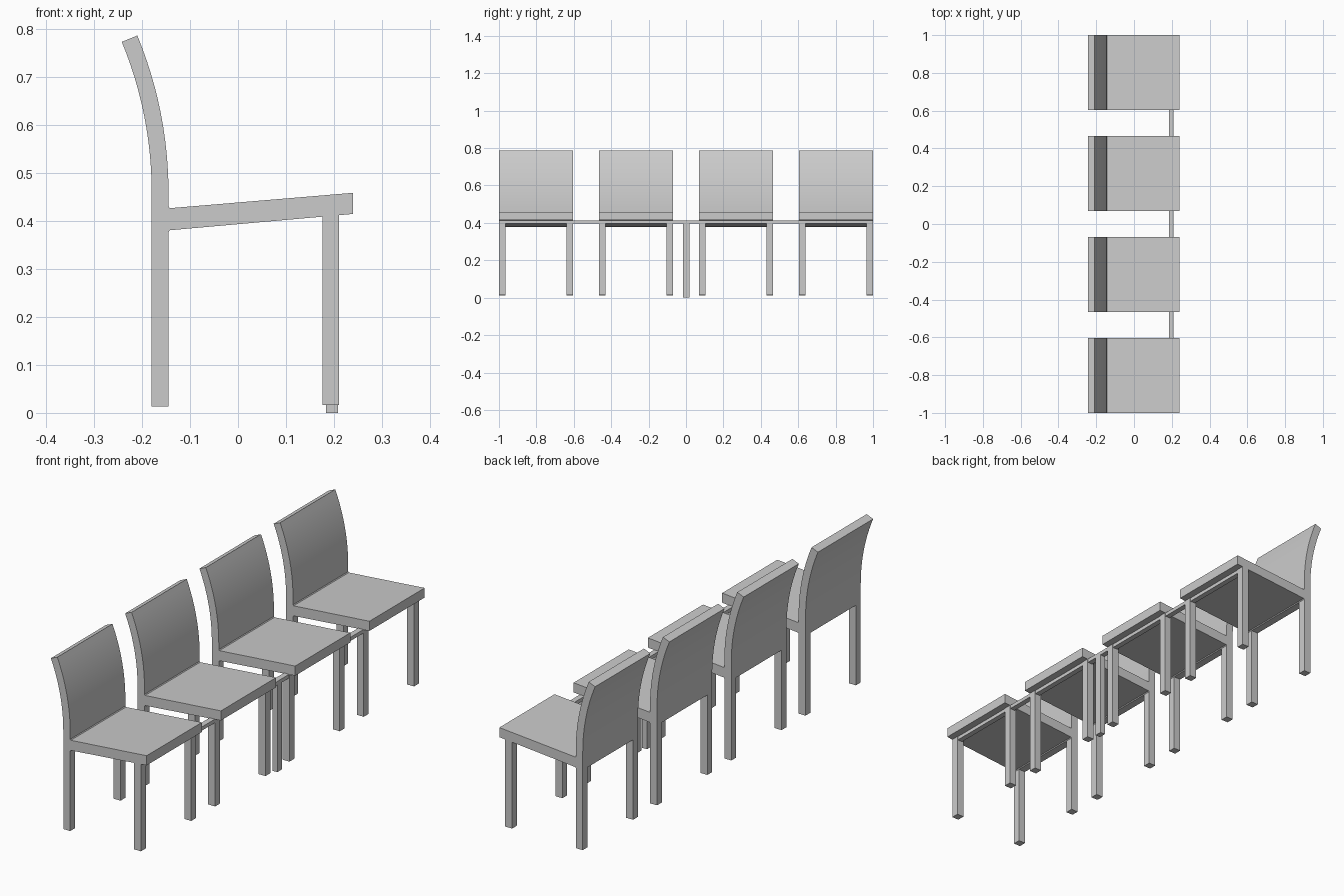
import bpy, bmesh, math

if "Cube" in bpy.data.objects:
    bpy.data.objects.remove(bpy.data.objects["Cube"])

WIDTH = 0.397
LEG = 0.035
PITCH = (2.0 - WIDTH) / 3


def finish(name, bm):
    bmesh.ops.recalc_face_normals(bm, faces=bm.faces)
    mesh = bpy.data.meshes.new(name)
    bm.to_mesh(mesh)
    bm.free()
    obj = bpy.data.objects.new(name, mesh)
    bpy.context.collection.objects.link(obj)
    return obj


def box(name, x, y, z):
    bm = bmesh.new()
    bmesh.ops.create_cube(bm, size=1)
    for v in bm.verts:
        v.co = [lo + (c + 0.5) * (hi - lo) for c, (lo, hi) in zip(v.co, (x, y, z))]
    return finish(name, bm)


def extrude_profile(name, points, y0, y1):
    bm = bmesh.new()
    face = bm.faces.new([bm.verts.new((x, y0, z)) for x, z in points])
    new = bmesh.ops.extrude_face_region(bm, geom=[face])["geom"]
    verts = [g for g in new if isinstance(g, bmesh.types.BMVert)]
    bmesh.ops.translate(bm, verts=verts, vec=(0, y1 - y0, 0))
    # extruding keeps the first cap, giving a closed solid
    return finish(name, bm)


def arc(radius, steps=12, sweep=math.radians(22.5)):
    return [(-1 + radius * math.cos(sweep * i / steps),
             0.46 + radius * math.sin(sweep * i / steps)) for i in range(steps + 1)]


# side outline: sloping seat running into a backrest that curves backwards
outline = [(-0.18, 0.377), (-0.145, 0.377), (-0.142, 0.381), (0.24, 0.415),
           (0.24, 0.459), (-0.142, 0.427), (-0.145, 0.431)]
outline += arc(0.855) + arc(0.82)[::-1]

for i in range(4):
    y0 = -1 + i * PITCH
    y1 = y0 + WIDTH
    # seat and backrest shell
    shell = extrude_profile(f"seat_and_back_{i + 1}", outline, y0, y1)
    bpy.ops.object.select_all(action='DESELECT')
    shell.select_set(True)
    bpy.context.view_layer.objects.active = shell
    bpy.ops.object.shade_smooth_by_angle(angle=math.radians(20))
    # legs at the four corners
    for side, a in (("near", y0), ("far", y1 - LEG)):
        box(f"front_leg_{side}_{i + 1}", (0.176, 0.211), (a, a + LEG), (0.016, 0.414))
        box(f"back_leg_{side}_{i + 1}", (-0.18, -0.145), (a, a + LEG), (0.013, 0.377))

# rail joining the chairs, and its slim middle support
box("connecting_rail", (0.184, 0.209), (-0.999, 0.999), (0.396, 0.413))
box("middle_support_leg", (0.184, 0.209), (-0.016, 0.018), (0, 0.397))
